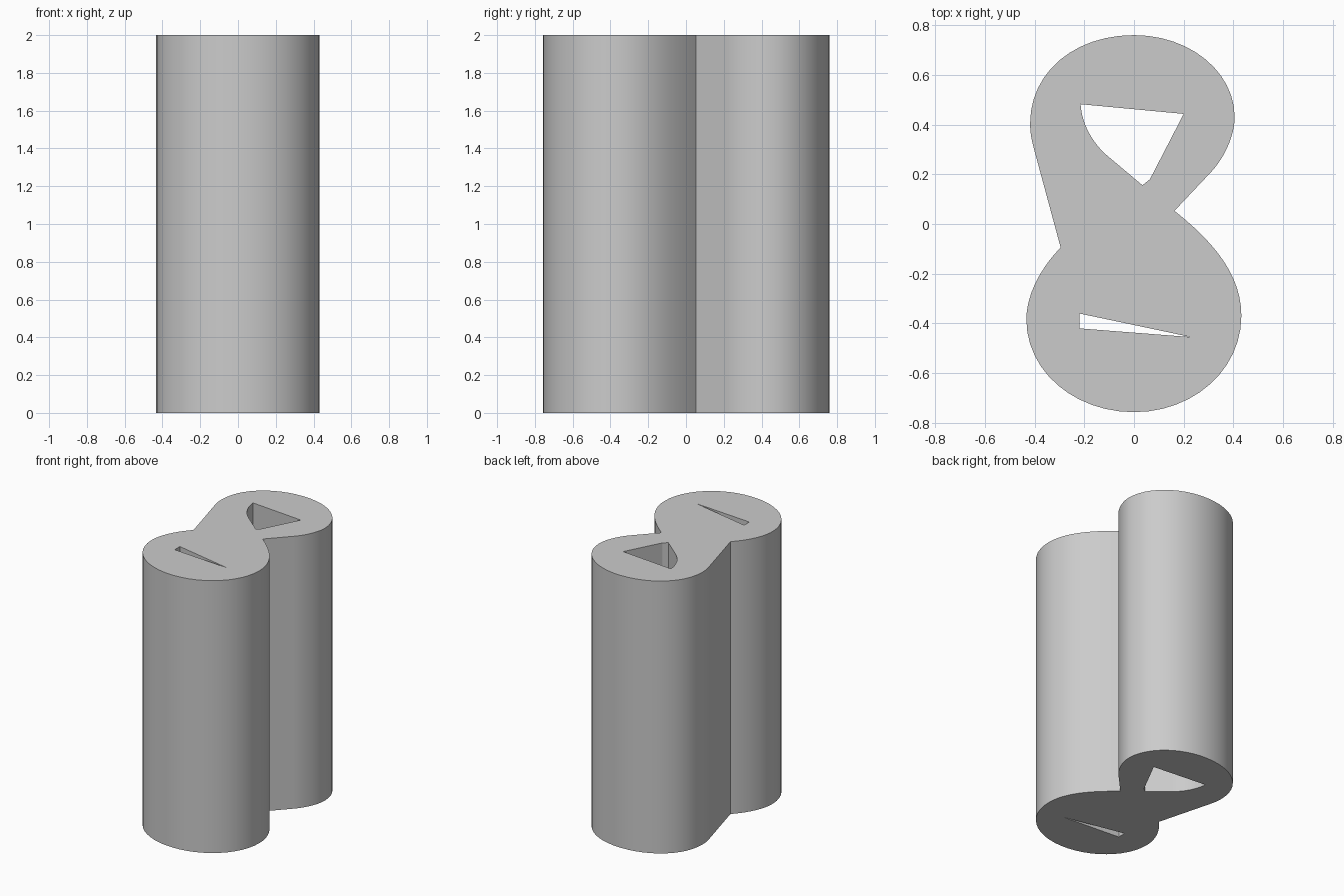
import bpy, bmesh, math

if "Cube" in bpy.data.objects:
    bpy.data.objects.remove(bpy.data.objects["Cube"])

# Each point: (position, left handle, right handle); None = handle at the point
outer = [
    ((0, .76), (-.24, .76), (.225, .76)),
    ((.405, .43), (.405, .612), (.405, .35)),
    ((.311, .21), (.358, .26), None),
    ((.163, .053), None, (.33, -.08)),
    ((.432, -.37), (.432, -.21), (.432, -.586)),
    ((0, -.757), (.24, -.757), (-.24, -.757)),
    ((-.433, -.385), (-.433, -.592), (-.433, -.27)),
    ((-.295, -.095), (-.36, -.16), None),
    ((-.40, .293), None, (-.413, .34)),
    ((-.418, .405), (-.418, .37), (-.418, .61)),
]
upper_hole = [
    ((-.215, .482), (-.21, .40), None),
    ((.20, .443), None, None),
    ((.064, .18), None, None),
    ((.034, .156), None, None),
    ((-.11, .277), None, (-.165, .325)),
]
lower_hole = [(p, None, None) for p in ((-.22, -.36), (.23, -.455), (-.22, -.42))]


def add_loop(curve, points):
    spline = curve.splines.new('BEZIER')
    spline.bezier_points.add(len(points) - 1)
    spline.use_cyclic_u = True
    for bp, (co, left, right) in zip(spline.bezier_points, points):
        bp.handle_left_type = bp.handle_right_type = 'FREE'
        bp.co = (*co, 0)
        bp.handle_left = (*(left or co), 0)
        bp.handle_right = (*(right or co), 0)


# Extruded two-lobed column with two through holes
curve = bpy.data.curves.new("column_profile", 'CURVE')
curve.dimensions = '2D'
curve.fill_mode = 'BOTH'
curve.resolution_u = 12
curve.extrude = 1.0
for loop in (outer, upper_hole, lower_hole):
    add_loop(curve, loop)
obj = bpy.data.objects.new("two_lobed_column", curve)
bpy.context.collection.objects.link(obj)
obj.location.z = 1.0
bpy.context.view_layer.objects.active = obj
obj.select_set(True)
bpy.ops.object.convert(target='MESH')
obj = bpy.context.object

# Weld caps to walls and make normals consistent
bm = bmesh.new()
bm.from_mesh(obj.data)
bmesh.ops.remove_doubles(bm, verts=bm.verts, dist=1e-4)
bmesh.ops.recalc_face_normals(bm, faces=bm.faces)
bm.to_mesh(obj.data)
bm.free()
bpy.ops.object.shade_smooth_by_angle(angle=math.radians(30))
